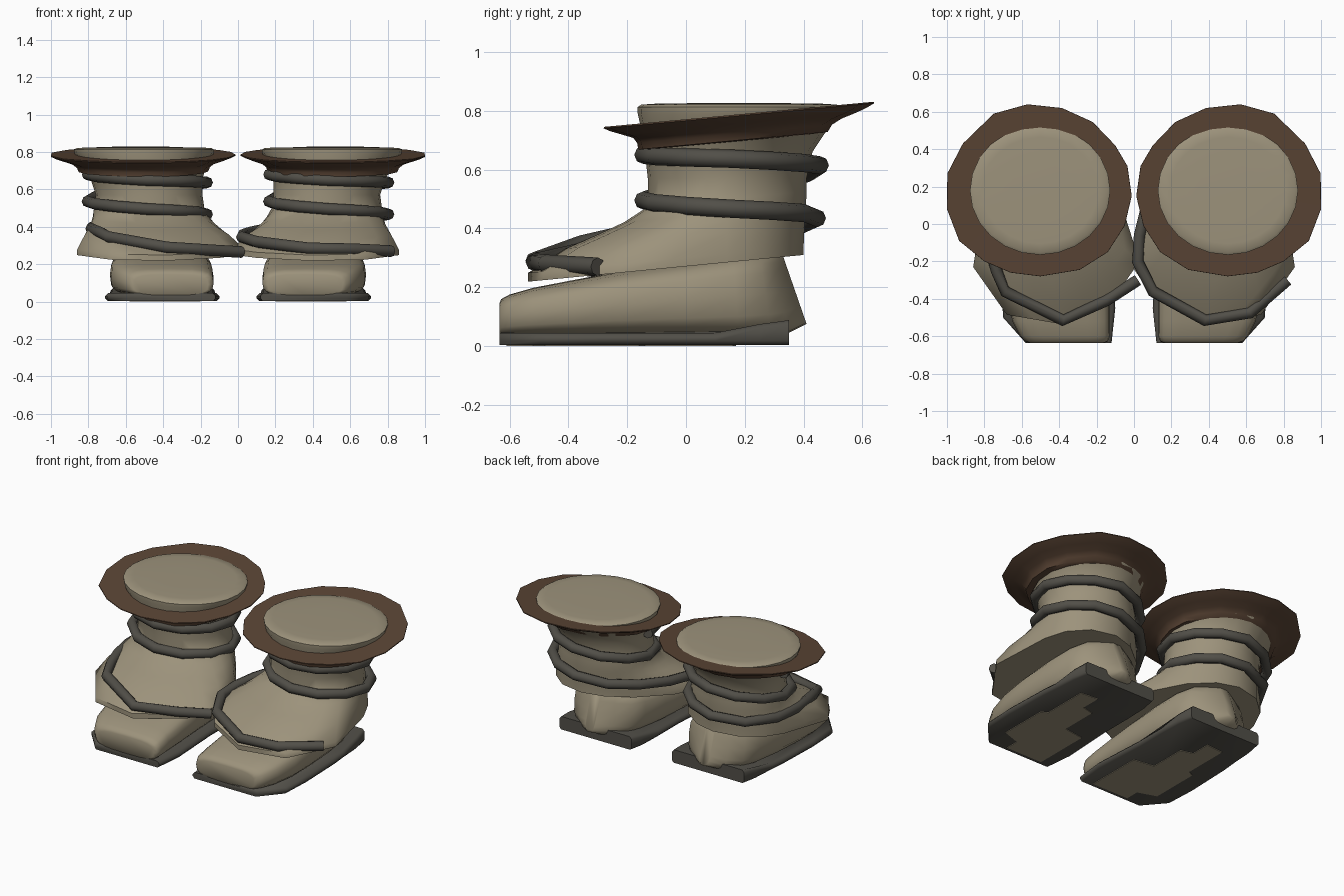
import bpy, bmesh, math
from mathutils import Vector

if "Cube" in bpy.data.objects:
    bpy.data.objects.remove(bpy.data.objects["Cube"])


def material(name, rgb):
    m = bpy.data.materials.new(name)
    m.diffuse_color = (*rgb, 1)
    m.use_nodes = True
    m.node_tree.nodes["Principled BSDF"].inputs["Base Color"].default_value = m.diffuse_color
    return m


CLOTH = material("tan leather", (0.335, 0.29, 0.20))
BRIM = material("brown leather", (0.105, 0.06, 0.036))
STRAP = material("dark grey rubber", (0.083, 0.078, 0.065))


def finish(bm, name, mat, angle=40):
    bmesh.ops.recalc_face_normals(bm, faces=bm.faces)
    me = bpy.data.meshes.new(name)
    bm.to_mesh(me)
    bm.free()
    me.materials.append(mat)
    ob = bpy.data.objects.new(name, me)
    bpy.context.collection.objects.link(ob)
    bpy.ops.object.select_all(action='DESELECT')
    bpy.context.view_layer.objects.active = ob
    ob.select_set(True)
    bpy.ops.object.shade_smooth_by_angle(angle=math.radians(angle))
    return ob


def loft(name, rings, mat, side, caps=True, closed=False, angle=40):
    """Skin a list of equal-length rings, flipped in x by side."""
    bm = bmesh.new()
    vs = [[bm.verts.new((p[0] * side, p[1], p[2])) for p in r] for r in rings]
    n = len(vs[0])
    for k in range(len(vs) if closed else len(vs) - 1):
        a, b = vs[k], vs[(k + 1) % len(vs)]
        for i in range(n):
            j = (i + 1) % n
            bm.faces.new((a[i], a[j], b[j], b[i]))
    if caps and not closed:
        bm.faces.new(vs[0])
        bm.faces.new(vs[-1])
    return finish(bm, name, mat, angle)


def ellipse(cx, cy, rx, ry, n, flat=0.0, side=1):
    """Ellipse, pulled in at its back +x corner by the share flat."""
    pts = []
    for i in range(n):
        a = 2 * math.pi * i / n
        c, s = math.cos(a), math.sin(a)
        k = 1 - flat * max(0, 2 * c * side * s) * (s > 0)
        pts.append((cx + rx * c * k, cy + ry * s * k))
    return pts


def tube(name, pts, radius, mat, n=8):
    """Round cord along a polyline, with mitred bends."""
    pts = [Vector(p) for p in pts]
    rings = []
    for i, p in enumerate(pts):
        t = (pts[min(i + 1, len(pts) - 1)] - pts[max(i - 1, 0)]).normalized()
        u = t.cross(Vector((0, 0, 1))).normalized()
        v = u.cross(t)
        rings.append([p + radius * (u * math.cos(a) + v * math.sin(a))
                      for a in (2 * math.pi * k / n for k in range(n))])
    return loft(name, rings, mat, 1, angle=50)


SKIRT = [(.80, .14), (.745, .265), (.63, .365), (.47, .40), (.33, .36), (.19, .25),
         (.05, .05), (-.03, -.20), (.10, -.385), (.38, -.537), (.68, -.485), (.86, -.23)]
SOLE = [(.12, -.635), (.58, -.635), (.70, -.50), (.71, -.30), (.70, .0), (.69, .10),
        (.68, .25), (.66, .35), (.145, .35), (.125, .25), (.12, .10), (.12, -.10), (.10, -.45)]
RIM = [(.57, .64), (.385, .62), (.22, .545), (.10, .42), (.035, .31), (.012, .15), (.05, -.01),
       (.14, -.15), (.29, -.245), (.50, -.28), (.66, -.26), (.80, -.20), (.935, -.09),
       (1, .08), (.998, .27), (.915, .43), (.75, .59)]


def build_shaft(side, label):
    hem = []
    for a, b in zip(SKIRT, SKIRT[1:] + SKIRT[:1]):
        hem += [a, ((a[0] + b[0]) / 2, (a[1] + b[1]) / 2)]
    base = ellipse(.475, .14, .295, .27, 24, .04, side)
    rings = []
    # flared skirt over the instep, blended into the round ankle
    for t, lift in ((0, 0), (0, .03), (.31, .10), (.60, .14), (.80, .17), (1, .215)):
        ring = []
        for h, e in zip(hem, base):
            x, y = h[0] + (e[0] - h[0]) * t, h[1] + (e[1] - h[1]) * t
            ring.append((x, y, .271 + .097 * y + lift))
        rings.append(ring)
    # ankle up to the flaring, softly rounded top
    for z, cx, cy, rx, ry, flat in (
            (.57, .475, .14, .285, .27, .05), (.66, .49, .145, .30, .285, .05),
            (.74, .50, .165, .338, .318, .02), (.79, .502, .18, .372, .344, 0),
            (.812, .502, .18, .375, .345, 0), (.821, .502, .18, .36, .332, 0),
            (.824, .502, .18, .31, .285, 0), (.826, .502, .18, .16, .15, 0)):
        rings.append([(x, y, z) for x, y in ellipse(cx, cy, rx, ry, 24, flat, side)])
    loft("shaft_" + label, rings, CLOTH, side, angle=50)


def build_brim(side, label):
    # tilted saucer: collar, curved underside, outer lip, then flat upper face
    rings = []
    for s, drop, shift in ((.62, -.086, -.02), (.70, -.083, -.02), (.72, -.06, -.015),
                           (.77, -.042, -.005), (.87, -.026, 0), (.95, -.012, 0),
                           (1, 0, 0), (.998, .005, 0), (.66, .004, 0)):
        ring = []
        for px, py in RIM:
            x, y = .504 + (px - .504) * s, .18 + shift + (py - .18) * s
            ring.append((x, y, .783 + .093 * (y - .18) + drop))
        rings.append(ring)
    loft("brim_" + label, rings, BRIM, side, closed=True, angle=55)


def build_foot(side, label):
    # y at bottom, y at top, centre x, half width, bottom z, top z
    sections = ((-.635, -.635, .36, .20, .035, .145), (-.628, -.628, .36, .22, .03, .16),
                (-.60, -.60, .37, .24, .03, .175),
                (-.52, -.52, .39, .26, .03, .198), (-.38, -.38, .405, .275, .03, .225),
                (-.22, -.22, .41, .275, .03, .255), (.0, .0, .41, .265, .03, .285),
                (.18, .16, .41, .24, .03, .31), (.29, .25, .41, .20, .035, .32),
                (.35, .29, .41, .12, .045, .32), (.41, .325, .41, .035, .075, .32))
    rings = []
    for yb, yt, cx, hw, zb, zt in sections:
        ring = []
        for i in range(20):
            a = 2 * math.pi * i / 20
            c, s = math.cos(a), math.sin(a)
            u = math.copysign(abs(c) ** .55, c)
            v = (1 + math.copysign(abs(s) ** .6, s)) / 2
            ring.append((cx + hw * u, yb + (yt - yb) * v, zb + (zt - zb) * v))
        rings.append(ring)
    loft("foot_" + label, rings, CLOTH, side, angle=100)


def build_sole(side, label):
    def top(y):
        return .045 + max(0, min(1, (y - .10) / .22)) * .043

    def ring(scale, height):
        return [(.41 + (x - .41) * scale, y, height(y)) for x, y in SOLE]
    rings = [ring(.96, lambda y: .004), ring(1, lambda y: .018),
             ring(1, lambda y: top(y) - .015), ring(.95, top)]
    loft("sole_" + label, rings, STRAP, side, angle=60)
    # worn tan tread patch under the sole
    patch = [(.20, -.61), (.46, -.61), (.46, -.52), (.58, -.48), (.58, -.16), (.54, -.14),
             (.54, .16), (.42, .17), (.42, .04), (.34, .02), (.34, -.22), (.20, -.24)]
    loft("tread_patch_" + label, [[(x, y, z) for x, y in patch] for z in (0, .006)],
         CLOTH, side)


def build_strap(side, label, tail):
    # two coils, both boots wound the same way, ending across the instep
    heights = [.68, .65, .637, .615, .535, .495, .467, .445]
    pts = []
    steps = 3
    for q in range(len(heights) - 1):
        for k in range(steps):
            a = math.pi + (q + k / steps) * math.pi / 2
            c, s = math.cos(a), math.sin(a)
            pull = 1 - .06 * max(0, 2 * c * s) * (s > 0)
            z = heights[q] + (heights[q + 1] - heights[q]) * k / steps
            pts.append((side * .485 + .32 * c * pull, .155 + .30 * s * pull, z))
    tube("strap_" + label, pts + tail, .031, STRAP)


for side, label in ((-1, "left"), (1, "right")):
    build_shaft(side, label)
    build_brim(side, label)
    build_foot(side, label)
    build_sole(side, label)

build_strap(1, "right", [(.48, .445, .435), (.29, .39, .41), (.16, .26, .39), (.065, .08, .37),
                         (.03, -.06, .36), (.02, -.20, .345), (.10, -.36, .32),
                         (.38, -.515, .285), (.62, -.475, .28), (.82, -.30, .27)])
build_strap(-1, "left", [(-.49, .445, .435), (-.68, .37, .415), (-.775, .19, .40),
                         (-.785, .0, .39), (-.765, -.14, .382), (-.735, -.25, .37),
                         (-.69, -.36, .345), (-.38, -.515, .29), (-.15, -.41, .275),
                         (.02, -.30, .265)])
